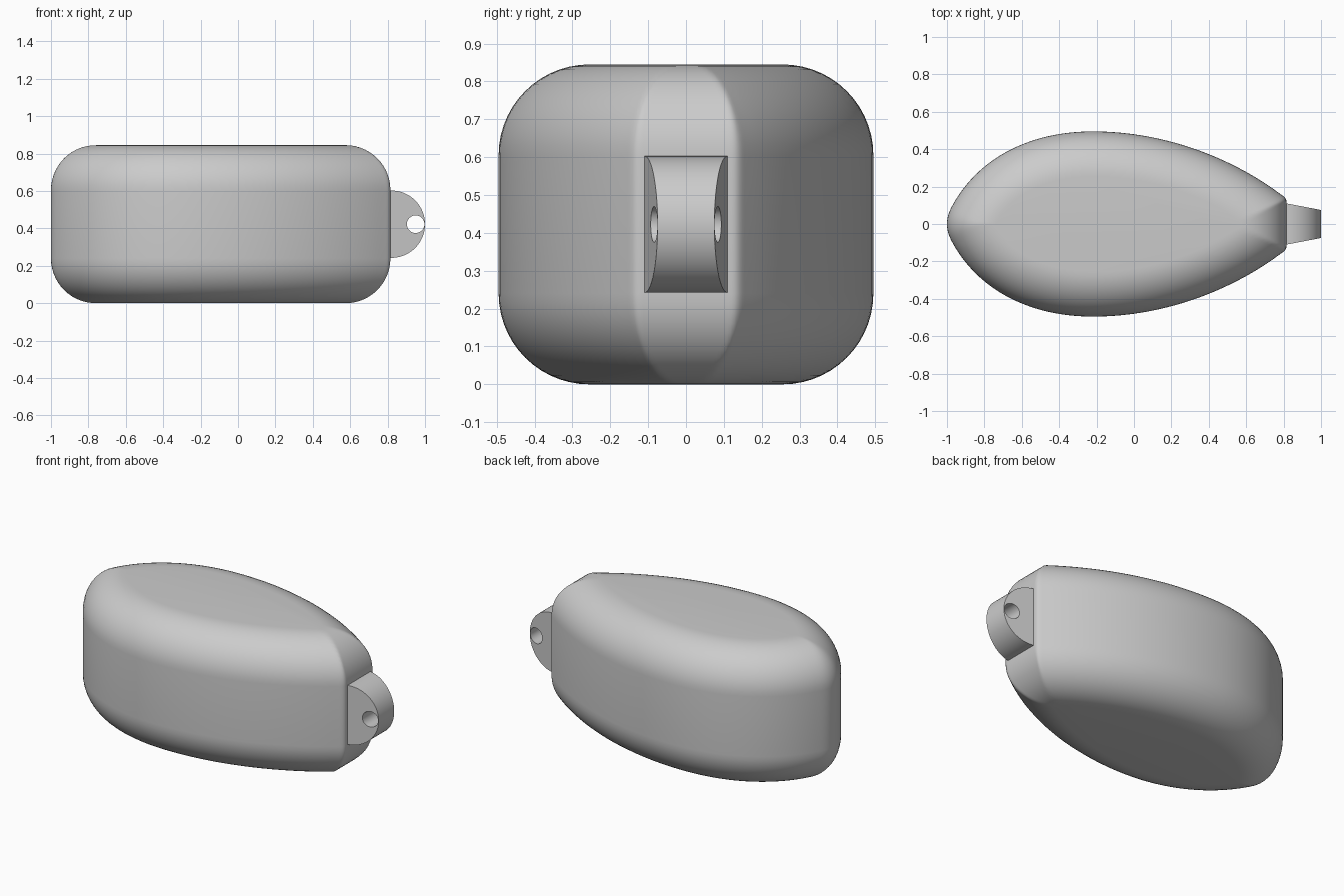
import bpy, bmesh, math
from mathutils import Vector
from mathutils.geometry import interpolate_bezier

cube = bpy.data.objects.get("Cube")
if cube:
    bpy.data.objects.remove(cube)

HEIGHT, FILLET, STEPS = 0.845, 0.24, 14

grey = bpy.data.materials.new("plain_grey")
grey.use_nodes = True
colour = (0.6, 0.6, 0.6, 1)
grey.diffuse_color = colour
grey.node_tree.nodes["Principled BSDF"].inputs["Base Color"].default_value = colour


def make_object(name, rings, capped):
    """Skin a list of equal-length point rings; cap the ends or close the loop."""
    bm = bmesh.new()
    loops = [[bm.verts.new(p) for p in ring] for ring in rings]
    n = len(loops[0])
    pairs = list(zip(loops, loops[1:]))
    if not capped:
        pairs.append((loops[-1], loops[0]))
    for a, b in pairs:
        for i in range(n):
            j = (i + 1) % n
            bm.faces.new((a[i], a[j], b[j], b[i]))
    if capped:
        bm.faces.new(loops[0][::-1])
        bm.faces.new(loops[-1])
    bmesh.ops.recalc_face_normals(bm, faces=bm.faces)
    mesh = bpy.data.meshes.new(name)
    bm.to_mesh(mesh)
    bm.free()
    mesh.materials.append(grey)
    obj = bpy.data.objects.new(name, mesh)
    bpy.context.collection.objects.link(obj)
    bpy.ops.object.select_all(action="DESELECT")
    obj.select_set(True)
    bpy.context.view_layer.objects.active = obj
    bpy.ops.object.shade_smooth_by_angle(angle=math.radians(30))
    return obj


# Teardrop plan outline: nose, front shoulder, long flank, blunt end corner
curves = [
    ((-1, 0), (-1, 0.05), (-0.98, 0.085), (-0.95, 0.135), 12),
    ((-0.95, 0.135), (-0.81, 0.36), (-0.55, 0.495), (-0.22, 0.495), 28),
    ((-0.22, 0.495), (0.17, 0.495), (0.53, 0.35), (0.79, 0.155), 32),
    ((0.79, 0.155), (0.805, 0.145), (0.815, 0.135), (0.815, 0.12), 6),
    ((0.815, 0.12), (0.815, 0.08), (0.815, 0.04), (0.815, 0), 16),
]
half = []
for *points, count in curves:
    half += interpolate_bezier(*[Vector((x, y, 0)) for x, y in points], count)[:-1]
half.append(Vector((0.815, 0, 0)))
outline = half + [Vector((p.x, -p.y, 0)) for p in half[-2:0:-1]]

# Outward edge planes, used to shrink the outline evenly
centre = Vector((-0.2, 0, 0))
planes = []
for a, b in zip(outline, outline[1:] + outline[:1]):
    normal = Vector((a.y - b.y, b.x - a.x, 0)).normalized()
    planes.append((normal, normal.dot(a - centre)))


def shrunk_ring(inset, z):
    ring = []
    for p in outline:
        ray = (p - centre).normalized()
        reach = min((h - inset) / n.dot(ray) for n, h in planes if n.dot(ray) > 0.001)
        ring.append(centre + ray * reach + Vector((0, 0, z)))
    return ring


# Body with rounded upper and lower edges
lower = []
for i in range(STEPS + 1):
    a = math.pi / 2 * i / STEPS
    lower.append((FILLET * (1 - math.sin(a)), FILLET * (1 - math.cos(a))))
levels = lower + [(inset, HEIGHT - z) for inset, z in reversed(lower)]
make_object("body", [shrunk_ring(d, z) for d, z in levels], True)

# Tapered rounded lug with a cross hole
MID, RADIUS, HOLE = HEIGHT / 2, 0.18, 0.047
profile = []
for i in range(49):
    a = -math.pi / 2 + math.pi * i / 48
    profile.append((0.82 + RADIUS * math.cos(a), MID + RADIUS * math.sin(a)))
profile += [(0.8, MID + RADIUS * (1 - i / 8)) for i in range(17)]
hole = []
for x, z in profile:
    a = math.atan2(z - MID, x - 0.95)
    hole.append((0.95 + HOLE * math.cos(a), MID + HOLE * math.sin(a)))


def lug_ring(points, side):
    return [(x, side * (0.11 - 0.19 * (x - 0.815)), z) for x, z in points]


make_object("lug", [lug_ring(profile, -1), lug_ring(profile, 1),
                    lug_ring(hole, 1), lug_ring(hole, -1)], False)
